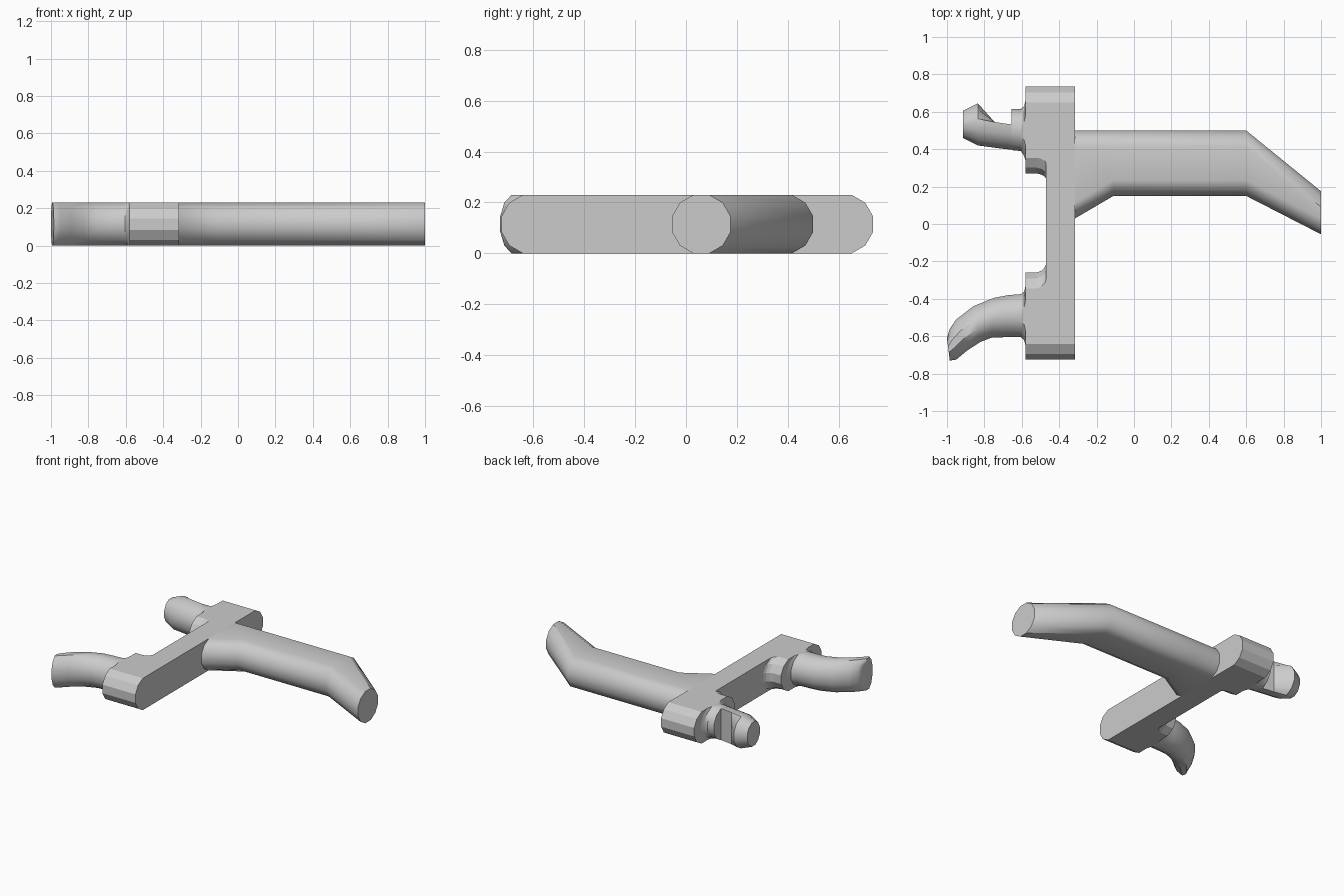
import bpy
import bmesh
from math import cos, sin, radians

cube = bpy.data.objects.get("Cube")
if cube:
    bpy.data.objects.remove(cube, do_unlink=True)

RADIUS = 0.115   # half the thickness shared by every part
SIDES = 12

grey = bpy.data.materials.new("light_grey")
grey.use_nodes = True
colour = (0.6, 0.6, 0.6, 1)
grey.diffuse_color = colour
grey.node_tree.nodes["Principled BSDF"].inputs["Base Color"].default_value = colour


def section(a, b, z_scale=1.0, cut=None):
    """Upright rounded outline between plan points a and b, optionally cut flat at y = cut."""
    (ax, ay), (bx, by) = a, b
    width = ((bx - ax) ** 2 + (by - ay) ** 2) ** 0.5
    r = min(RADIUS, width / 2)
    ring = []
    for i in range(SIDES):
        angle = radians(15 + 30 * i)
        c, s = cos(angle) / cos(radians(15)), sin(angle) / cos(radians(15))
        side = width / 2 - r if c > 0 else r - width / 2
        t = 0.5 + (side + r * c) / width
        y = ay + (by - ay) * t
        if cut is not None:
            y = min(y, cut)
        ring.append((ax + (bx - ax) * t, y, RADIUS + RADIUS * z_scale * s))
    return ring


def across(x, low, high, **options):
    return section((x, low), (x, high), **options)


def loft(name, rings, smooth=True):
    """Skin a row of outlines and close both ends."""
    bm = bmesh.new()
    rows = [[bm.verts.new(p) for p in ring] for ring in rings]
    for one, two in zip(rows, rows[1:]):
        for i in range(SIDES):
            j = (i + 1) % SIDES
            bm.faces.new((one[i], one[j], two[j], two[i]))
    bm.faces.new(rows[0])
    bm.faces.new(rows[-1])
    bmesh.ops.recalc_face_normals(bm, faces=bm.faces)
    mesh = bpy.data.meshes.new(name)
    bm.to_mesh(mesh)
    bm.free()
    mesh.materials.append(grey)
    obj = bpy.data.objects.new(name, mesh)
    bpy.context.collection.objects.link(obj)
    if smooth:
        bpy.ops.object.select_all(action="DESELECT")
        obj.select_set(True)
        bpy.context.view_layer.objects.active = obj
        bpy.ops.object.shade_smooth_by_angle(angle=radians(36))
        normals = obj.modifiers.new("even_normals", "WEIGHTED_NORMAL")
        normals.keep_sharp = True
    return obj


# Crossbar with a thick block at each end, filleted on the inside
loft("crossbar", [across(-0.47, -0.725, 0.735), across(-0.315, -0.725, 0.735)], False)
fillet = [(-0.58, 0), (-0.52, 0), (-0.495, 0.01), (-0.478, 0.027), (-0.47, 0.045)]
loft("front_block", [across(x, -0.725, -0.26 + d) for x, d in fillet], False)
loft("back_block", [across(x, 0.27 - d * 0.6, 0.735) for x, d in fillet], False)

# Handle bending forward at its tip
loft("handle", [across(-0.315, 0.03, 0.5), across(-0.11, 0.15, 0.5),
                across(0.6, 0.15, 0.5), across(1, -0.055, 0.175)])

# Front prong, curving away from the bar
front_edges = [
    ((-0.58, -0.65), (-0.58, -0.33)), ((-0.588, -0.62), (-0.588, -0.362)),
    ((-0.605, -0.605), (-0.605, -0.375)), ((-0.68, -0.605), (-0.67, -0.38)),
    ((-0.76, -0.607), (-0.75, -0.395)), ((-0.82, -0.63), (-0.86, -0.44)),
    ((-0.89, -0.675), (-0.95, -0.51)), ((-0.95, -0.725), (-0.985, -0.56)),
    ((-0.985, -0.73), (-1, -0.61)),
]
loft("front_prong", [section(a, b) for a, b in front_edges])

# Back prong: round collar, then a neck cut flat behind, then a blunt head
loft("back_collar", [across(-0.58, 0.34, 0.66), across(-0.588, 0.365, 0.63),
                     across(-0.605, 0.39, 0.615), across(-0.655, 0.395, 0.615)])
loft("back_prong", [across(-0.64, 0.395, 0.62, cut=0.53),
                    across(-0.745, 0.408, 0.633, cut=0.545),
                    across(-0.835, 0.42, 0.645),
                    across(-0.915, 0.46, 0.605, z_scale=0.75)])
